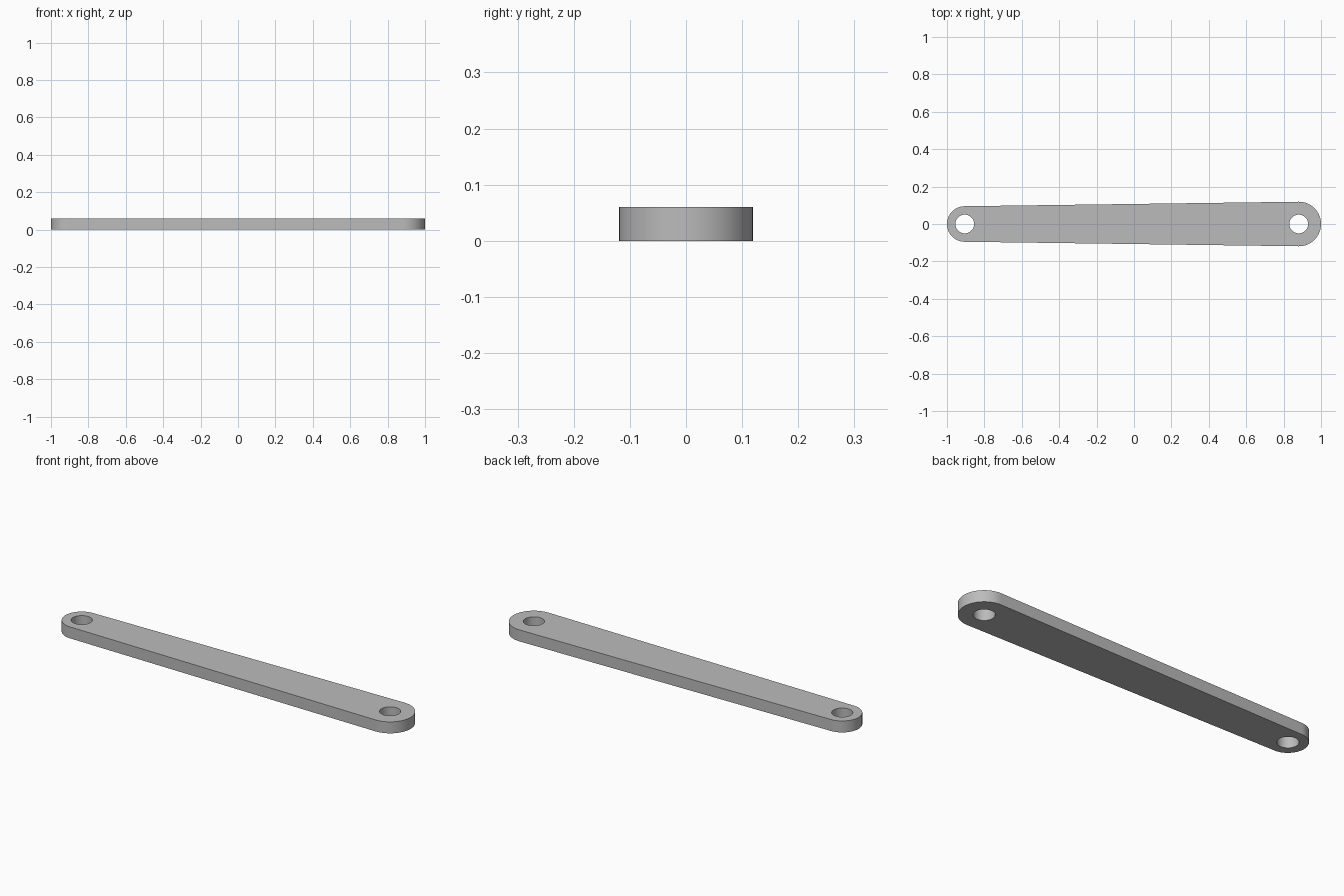
import bpy, bmesh
from math import acos, cos, sin, pi

cube = bpy.data.objects.get("Cube")
if cube:
    bpy.data.objects.remove(cube)

THICKNESS = 0.06
HOLE_RADIUS = 0.05
SMALL_X, SMALL_R = -0.905, 0.095
LARGE_X, LARGE_R = 0.881, 0.119
STEPS = 48

# Plain grey metal
grey = bpy.data.materials.new("grey_metal")
grey.use_nodes = True
colour = (0.5, 0.5, 0.5, 1)
grey.diffuse_color = colour
grey.node_tree.nodes["Principled BSDF"].inputs["Base Color"].default_value = colour


def arc(x, radius, start, end):
    """Points along an arc around (x, 0)."""
    angles = [start + (end - start) * i / STEPS for i in range(STEPS + 1)]
    return [(x + radius * cos(a), radius * sin(a), 0) for a in angles]


# Tapered bar: two round ends joined by their common tangents
tangent = acos((SMALL_R - LARGE_R) / (LARGE_X - SMALL_X))
outline = (arc(LARGE_X, LARGE_R, -tangent, tangent)
           + arc(SMALL_X, SMALL_R, tangent, 2 * pi - tangent))
bm = bmesh.new()
base = bm.faces.new([bm.verts.new(p) for p in outline])
top = bmesh.ops.extrude_face_region(bm, geom=[base])["geom"]
bmesh.ops.translate(bm, vec=(0, 0, THICKNESS),
                    verts=[v for v in top if isinstance(v, bmesh.types.BMVert)])
bmesh.ops.recalc_face_normals(bm, faces=bm.faces)
mesh = bpy.data.meshes.new("link_bar")
bm.to_mesh(mesh)
bm.free()
mesh.materials.append(grey)
bar = bpy.data.objects.new("link_bar", mesh)
bpy.context.collection.objects.link(bar)

# Pin hole through each end
for name, x in (("small_end_hole", SMALL_X), ("large_end_hole", LARGE_X)):
    bpy.ops.mesh.primitive_cylinder_add(vertices=64, radius=HOLE_RADIUS,
                                        depth=THICKNESS * 3,
                                        location=(x, 0, THICKNESS / 2))
    cutter = bpy.context.object
    cutter.name = name
    cutter.hide_render = True
    cutter.data.materials.append(grey)
    cut = bar.modifiers.new(name, "BOOLEAN")
    cut.operation = "DIFFERENCE"
    cut.solver = "EXACT"
    cut.object = cutter
    bpy.ops.object.select_all(action="DESELECT")
    bar.select_set(True)
    bpy.context.view_layer.objects.active = bar
    bpy.ops.object.modifier_apply(modifier=name)
    bpy.data.objects.remove(cutter)

bpy.ops.object.shade_smooth_by_angle()
